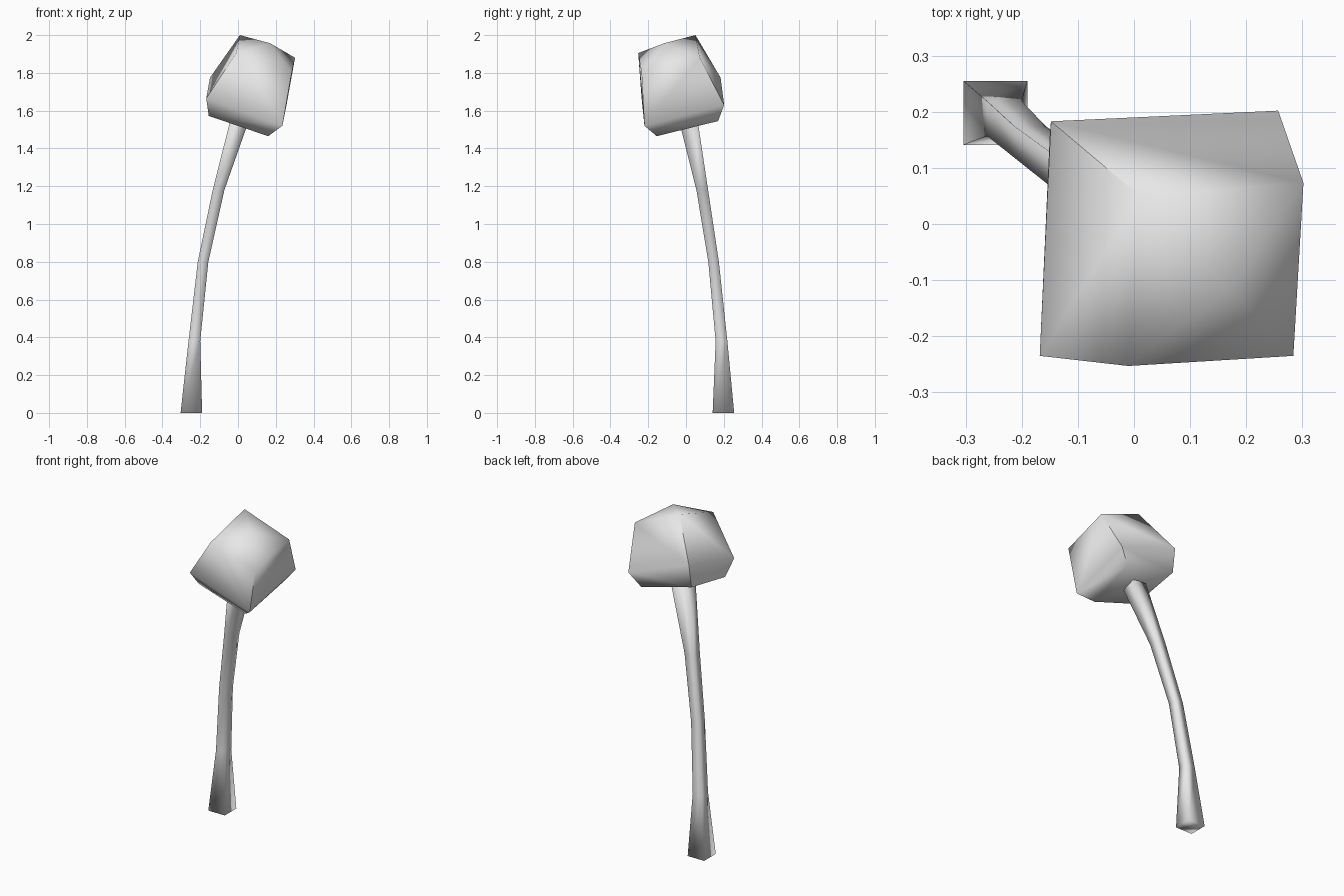
import bpy, bmesh, math

if "Cube" in bpy.data.objects:
    bpy.data.objects.remove(bpy.data.objects["Cube"])

grey = bpy.data.materials.new("plain_grey")
grey.diffuse_color = (0.8, 0.8, 0.8, 1)
grey.use_nodes = True
grey.node_tree.nodes["Principled BSDF"].inputs["Base Color"].default_value = grey.diffuse_color


def make_object(name, bm, angle):
    bmesh.ops.recalc_face_normals(bm, faces=bm.faces[:])
    mesh = bpy.data.meshes.new(name)
    bm.to_mesh(mesh)
    bm.free()
    mesh.materials.append(grey)
    obj = bpy.data.objects.new(name, mesh)
    bpy.context.collection.objects.link(obj)
    bpy.ops.object.select_all(action='DESELECT')
    obj.select_set(True)
    bpy.context.view_layer.objects.active = obj
    bpy.ops.object.shade_smooth_by_angle(angle=math.radians(angle))
    return obj


# Trunk: square rings (x, y, z, half width) following a bent path
rings = [(-0.247, 0.198, 0.0, 0.057), (-0.231, 0.188, 0.38, 0.031),
         (-0.185, 0.146, 0.80, 0.028), (-0.103, 0.086, 1.18, 0.031),
         (0.012, 0.010, 1.56, 0.050)]
bm = bmesh.new()
loops = [[bm.verts.new((x + sx * h, y + sy * h, z))
          for sx, sy in ((-1, -1), (1, -1), (1, 1), (-1, 1))]
         for x, y, z, h in rings]
for a, b in zip(loops, loops[1:]):
    for i in range(4):
        j = (i + 1) % 4
        bm.faces.new((a[i], a[j], b[j], b[i]))
bm.faces.new(loops[0][::-1])
bm.faces.new(loops[-1])
make_object("trunk", bm, 100)

# Crown: faceted tilted block, hull of its corner points
corners = [(0.01, 0.05, 2.0), (0.302, 0.073, 1.88), (-0.01, -0.253, 1.905),
           (0.17, -0.115, 1.957), (0.284, -0.235, 1.80),
           (-0.168, -0.235, 1.665), (0.257, 0.202, 1.63),
           (-0.148, 0.183, 1.775), (-0.15, 0.16, 1.63),
           (-0.155, -0.165, 1.572), (0.19, 0.17, 1.545),
           (0.235, -0.22, 1.52), (0.16, -0.155, 1.465)]
bm = bmesh.new()
for c in corners:
    bm.verts.new(c)
bmesh.ops.convex_hull(bm, input=bm.verts[:])
bmesh.ops.delete(bm, geom=[v for v in bm.verts if not v.link_faces], context='VERTS')
make_object("crown", bm, 60)
